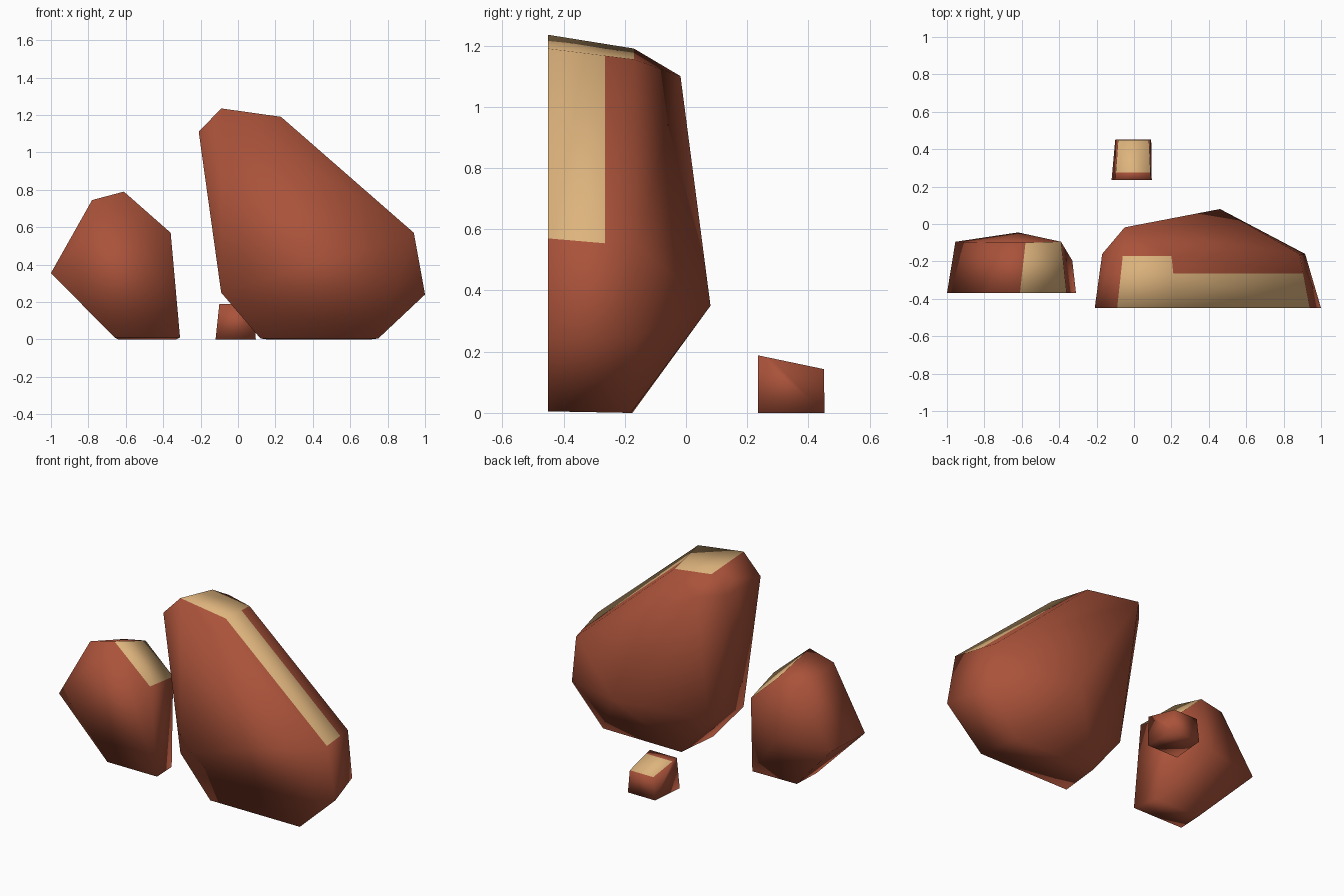
import bpy, bmesh, math

if "Cube" in bpy.data.objects:
    bpy.data.objects.remove(bpy.data.objects["Cube"])


def material(name, rgb):
    m = bpy.data.materials.new(name)
    m.diffuse_color = (*rgb, 1)
    m.use_nodes = True
    m.node_tree.nodes["Principled BSDF"].inputs["Base Color"].default_value = m.diffuse_color
    return m


rust = material("rust_rock", (0.40, 0.085, 0.042))
sand = material("sand_dust", (0.73, 0.456, 0.205))


def rock(name, front_y, front, back, cut_y, is_sand):
    """Faceted rock: flat front outline (x, z) at front_y hulled with back points.
    Faces are split at cut_y so the dust on top can end there."""
    bm = bmesh.new()
    for x, z in front:
        bm.verts.new((x, front_y, z))
    for p in back:
        bm.verts.new(p)
    res = bmesh.ops.convex_hull(bm, input=bm.verts)
    loose = [v for v in bm.verts if not v.link_faces]
    bmesh.ops.delete(bm, geom=loose, context='VERTS')
    bmesh.ops.dissolve_limit(bm, angle_limit=math.radians(2),
                             verts=bm.verts, edges=bm.edges)
    if cut_y is not None:
        top = [f for f in bm.faces if f.normal.z > 0.4]
        geom = top + list({e for f in top for e in f.edges}) \
                   + list({v for f in top for v in f.verts})
        bmesh.ops.bisect_plane(bm, geom=geom, plane_co=(0, cut_y, 0),
                               plane_no=(0, 1, 0))
    bmesh.ops.recalc_face_normals(bm, faces=bm.faces)
    for f in bm.faces:
        f.smooth = True
        c = f.calc_center_median()
        f.material_index = int(f.normal.z > 0.4 and is_sand(c))
    me = bpy.data.meshes.new(name)
    bm.to_mesh(me)
    bm.free()
    me.materials.append(rust)
    me.materials.append(sand)
    ob = bpy.data.objects.new(name, me)
    bpy.context.collection.objects.link(ob)
    return ob


# Large slanted boulder
rock("large_boulder", -0.45,
     [(-0.21, 1.11), (-0.09, 1.235), (0.23, 1.19), (0.94, 0.57),
      (1.0, 0.24), (0.75, 0.005), (0.12, 0.005), (-0.09, 0.25)],
     [(-0.17, -0.16, 1.09), (-0.06, -0.17, 1.19), (0.20, -0.17, 1.155),
      (0.885, -0.16, 0.545), (0.915, -0.16, 0.25), (0.71, -0.18, 0),
      (0.155, -0.175, 0), (-0.04, -0.17, 0.25),
      (-0.05, -0.018, 1.10), (0.46, 0.08, 0.35)],
     -0.265,
     lambda c: c.x > -0.08 and (c.y < -0.265 or (c.x < 0.24 and c.y < -0.14)))

# Medium boulder on the left
rock("medium_boulder", -0.37,
     [(-1.0, 0.355), (-0.78, 0.745), (-0.61, 0.79), (-0.36, 0.57),
      (-0.31, 0.01), (-0.66, 0.01)],
     [(-0.955, -0.095, 0.33), (-0.73, -0.10, 0.67), (-0.58, -0.10, 0.70),
      (-0.39, -0.095, 0.52), (-0.33, -0.195, 0), (-0.64, -0.20, 0),
      (-0.62, -0.045, 0.35)],
     None,
     lambda c: c.x > -0.6 and c.y < -0.13)

# Small stone at the back
rock("small_stone", 0.235,
     [(-0.12, 0), (-0.10, 0.188), (0.09, 0.188), (0.095, 0)],
     [(-0.10, 0.453, 0), (0.092, 0.453, 0),
      (-0.085, 0.45, 0.143), (0.08, 0.45, 0.143)],
     0.275,
     lambda c: c.y > 0.275)
